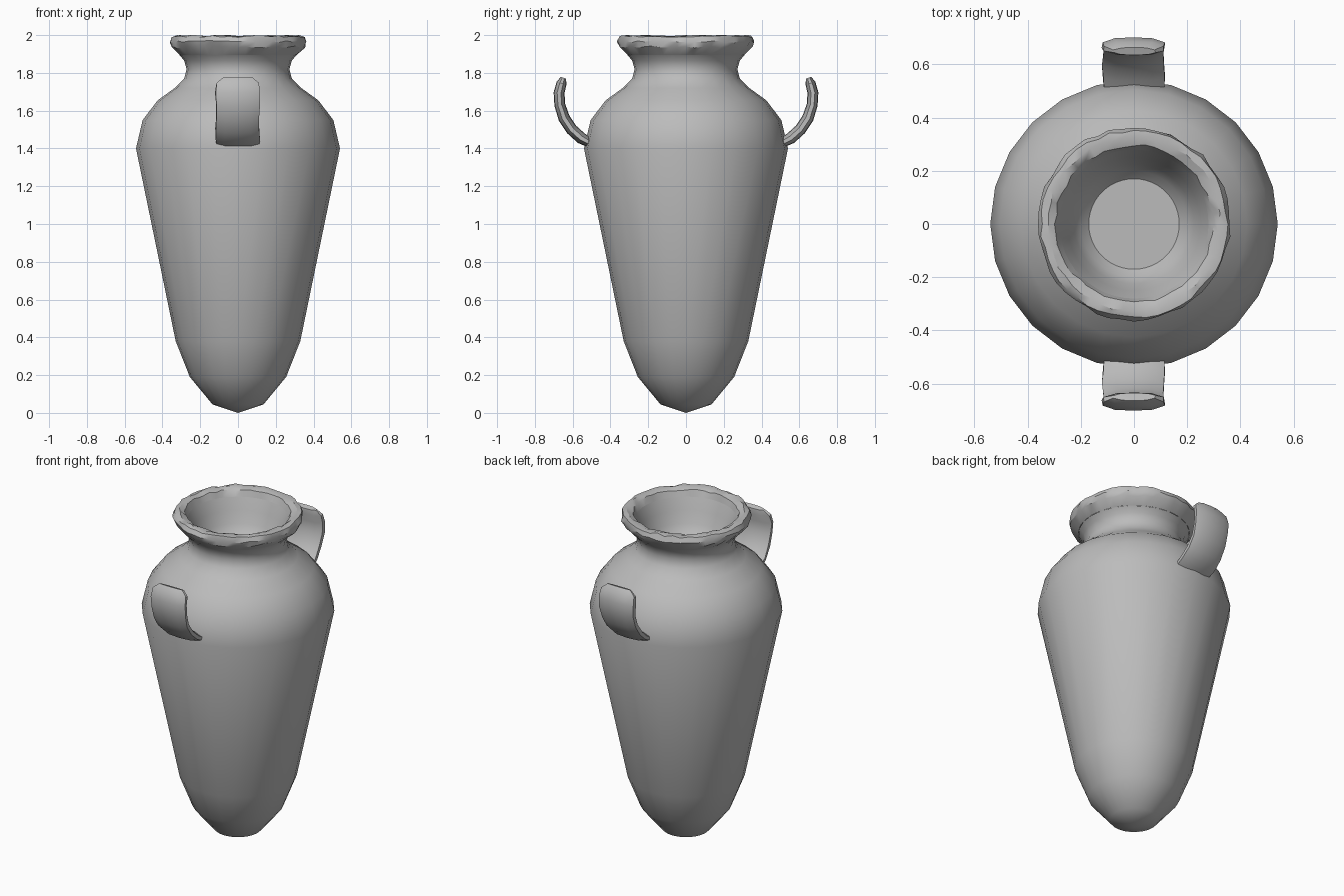
import bpy, bmesh, math, random

if "Cube" in bpy.data.objects:
    bpy.data.objects.remove(bpy.data.objects["Cube"])

random.seed(4)
clay = bpy.data.materials.new("grey_clay")
clay.diffuse_color = (0.5, 0.5, 0.5, 1)
clay.use_nodes = True
clay.node_tree.nodes["Principled BSDF"].inputs["Base Color"].default_value = clay.diffuse_color


def finish(bm, name, angle=40):
    bmesh.ops.recalc_face_normals(bm, faces=bm.faces)
    mesh = bpy.data.meshes.new(name)
    bm.to_mesh(mesh)
    bm.free()
    mesh.materials.append(clay)
    obj = bpy.data.objects.new(name, mesh)
    bpy.context.collection.objects.link(obj)
    bpy.ops.object.select_all(action='DESELECT')
    obj.select_set(True)
    bpy.context.view_layer.objects.active = obj
    bpy.ops.object.shade_smooth_by_angle(angle=math.radians(angle))
    return obj


def bridge(bm, rings):
    for a, b in zip(rings, rings[1:]):
        n = len(a)
        for i in range(n):
            j = (i + 1) % n
            bm.faces.new((a[i], a[j], b[j], b[i]))


def lathe(bm, profile, sides, jitter=0.0):
    # Optional jitter chips the rings between the first and last
    rings = []
    for k, (r, z) in enumerate(profile):
        amount = jitter if 0 < k < len(profile) - 1 else 0
        ring = []
        for i in range(sides):
            a = 2 * math.pi * i / sides
            rr = r + random.uniform(-amount, amount)
            zz = min(2.0, z + random.uniform(-amount, amount))
            ring.append(bm.verts.new((rr * math.cos(a), rr * math.sin(a), zz)))
        rings.append(ring)
    bridge(bm, rings)
    return rings


# Body: tapered jar with pointed foot, shoulder and neck
bm = bmesh.new()
rings = lathe(bm, [(0.135, 0.045), (0.255, 0.19), (0.33, 0.38), (0.54, 1.40),
                   (0.505, 1.55), (0.425, 1.655), (0.335, 1.72), (0.285, 1.77),
                   (0.272, 1.82), (0.285, 1.865), (0.31, 1.895)], 24)
foot = bm.verts.new((0, 0, 0))
for i in range(24):
    bm.faces.new((foot, rings[0][(i + 1) % 24], rings[0][i]))
finish(bm, "jar_body")

# Rim: worn, chipped lip
bm = bmesh.new()
lathe(bm, [(0.31, 1.895), (0.352, 1.937), (0.362, 1.965), (0.35, 1.993),
           (0.325, 1.998), (0.295, 1.985), (0.28, 1.95)], 48, 0.006)
finish(bm, "chipped_rim", 30)

# Throat: funnel inside the neck, closed by a flat disc
bm = bmesh.new()
rings = lathe(bm, [(0.28, 1.95), (0.25, 1.88), (0.225, 1.81), (0.20, 1.77),
                   (0.17, 1.74)], 48)
bm.faces.new(rings[-1])
bmesh.ops.recalc_face_normals(bm, faces=bm.faces)
throat = finish(bm, "neck_throat", 30)
if throat.data.polygons[-1].normal.z < 0:
    throat.data.flip_normals()

# Broken strap handles: centre y, z, thickness, half width
path = [(0.50, 1.425, 0.05, 0.115), (0.555, 1.455, 0.062, 0.12),
        (0.605, 1.50, 0.062, 0.117), (0.645, 1.56, 0.062, 0.115),
        (0.668, 1.63, 0.058, 0.117), (0.672, 1.695, 0.058, 0.118),
        (0.659, 1.745, 0.054, 0.112), (0.649, 1.774, 0.030, 0.080)]
section = [(-1, -0.35), (-0.6, -0.9), (0, -1), (0.6, -0.9), (1, -0.35),
           (1, 0.35), (0.6, 0.9), (0, 1), (-0.6, 0.9), (-1, 0.35)]
for name, side in (("front_handle", -1), ("back_handle", 1)):
    random.seed(7)
    bm = bmesh.new()
    rings = []
    for k, (y, z, t, w) in enumerate(path):
        p, q = path[max(k - 1, 0)], path[min(k + 1, len(path) - 1)]
        dy, dz = q[0] - p[0], q[1] - p[1]
        length = math.hypot(dy, dz)
        ny, nz = dz / length, -dy / length
        ring = []
        for u, v in section:
            x = u * (w + random.uniform(-0.006, 0.004))
            o = v * t / 2
            ring.append(bm.verts.new((x, side * (y + ny * o), z + nz * o)))
        rings.append(ring)
    bridge(bm, rings)
    bm.faces.new(rings[0])
    bm.faces.new(rings[-1])
    finish(bm, name)
